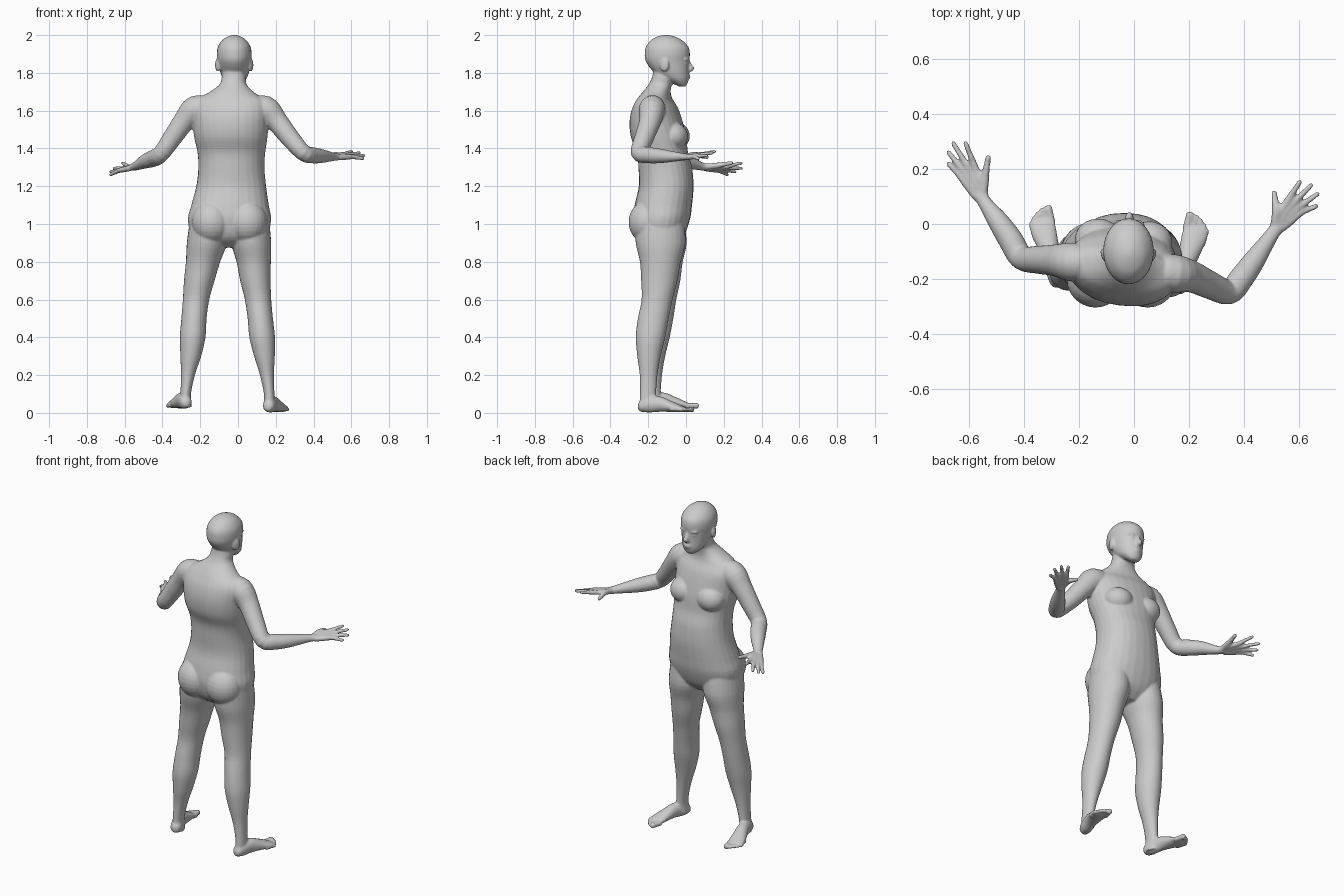
import bpy, bmesh, math
from mathutils import Vector, Matrix

bm = bmesh.new()
N = 28


def catmull(a, b, c, d, t):
    return [0.5 * (2 * q + (r - p) * t + (2 * p - 5 * q + 4 * r - s) * t * t
                   + (3 * q - p - 3 * r + s) * t ** 3) for p, q, r, s in zip(a, b, c, d)]


def loft(secs, flat=False, power=2.0, steps=4):
    """Skin smooth rings through (x, y, z, half_width, half_height[, yaw]) sections."""
    secs = [list(s) + [0.0] * (6 - len(s)) for s in secs]
    k = len(secs) - 1
    pts = []
    for i in range(k):
        for j in range(steps):
            pts.append(catmull(secs[max(i - 1, 0)], secs[i], secs[i + 1],
                               secs[min(i + 2, k)], j / steps))
    pts.append(secs[-1])
    rings = []
    for i, p in enumerate(pts):
        if flat:
            u = Vector((math.cos(p[5]), math.sin(p[5]), 0))
            v = Vector((-u.y, u.x, 0))
        else:
            t = Vector(pts[min(i + 1, len(pts) - 1)][:3]) - Vector(pts[max(i - 1, 0)][:3])
            u = t.cross(Vector((0, 0, 1))).normalized()
            v = u.cross(t).normalized()
        ring = []
        for a in range(N):
            c, s = math.cos(a * math.tau / N), math.sin(a * math.tau / N)
            c = math.copysign(abs(c) ** (2 / power), c)
            s = math.copysign(abs(s) ** (2 / power), s)
            ring.append(bm.verts.new(Vector(p[:3]) + u * c * max(p[3], .002) + v * s * max(p[4], .002)))
        rings.append(ring)
    for r0, r1 in zip(rings, rings[1:]):
        for a in range(N):
            b = (a + 1) % N
            bm.faces.new((r0[a], r0[b], r1[b], r1[a]))
    bm.faces.new(rings[0][::-1])
    bm.faces.new(rings[-1])


def blob(center, radii, yaw=0.0):
    m = Matrix.Translation(center) @ Matrix.Rotation(yaw, 4, 'Z') @ Matrix.Diagonal((*radii, 1))
    bmesh.ops.create_uvsphere(bm, u_segments=24, v_segments=14, radius=1, matrix=m)


# torso and neck
loft([(-.045, -.13, .875, .07, .06), (-.045, -.135, .93, .19, .12), (-.045, -.13, 1.02, .22, .15),
      (-.042, -.12, 1.10, .205, .152), (-.036, -.105, 1.20, .185, .145),
      (-.035, -.11, 1.30, .175, .142, -.04), (-.035, -.125, 1.38, .18, .135, -.08),
      (-.038, -.145, 1.46, .195, .145, -.12), (-.04, -.158, 1.54, .202, .138, -.15),
      (-.042, -.163, 1.61, .205, .118, -.17), (-.04, -.165, 1.66, .18, .09, -.17),
      (-.033, -.155, 1.70, .115, .073, -.1), (-.026, -.135, 1.74, .071, .062),
      (-.022, -.115, 1.78, .064, .064), (-.02, -.11, 1.84, .055, .06)], flat=True, power=2.2)

# chest and buttocks
blob((-.13, -.055, 1.465), (.085, .075, .075))
blob((.055, -.07, 1.465), (.085, .08, .075))
for x in (-.14, .05):
    blob((x, -.2, 1.01), (.105, .104, .115))

# head
loft([(-.018, -.02, 1.727, .022, .016), (-.018, -.03, 1.742, .042, .037),
      (-.018, -.055, 1.77, .064, .070), (-.018, -.08, 1.81, .078, .096),
      (-.02, -.098, 1.86, .088, .115), (-.02, -.099, 1.90, .092, .120),
      (-.02, -.1, 1.94, .086, .112), (-.02, -.104, 1.975, .062, .08),
      (-.02, -.106, 1.993, .034, .043), (-.02, -.107, 2.001, .008, .01)], flat=True)

# nose, lips, ears, brow and eyes
loft([(-.018, .008, 1.872, .009, .01), (-.018, .014, 1.85, .009, .014),
      (-.017, .022, 1.826, .015, .022), (-.017, .016, 1.81, .016, .018),
      (-.017, .008, 1.803, .008, .008)], flat=True)
blob((-.017, .012, 1.784), (.024, .012, .006))
blob((-.017, .010, 1.773), (.021, .012, .006))
for s in (-1, 1):
    blob((-.02 + s * .088, -.115, 1.842), (.011, .026, .036), s * -.35)
    blob((-.018 + s * .034, .002, 1.872), (.026, .014, .008), s * -.3)
    blob((-.018 + s * .034, -.002, 1.853), (.016, .013, .009), s * -.3)

# legs: shared heights and sizes, separate sideways paths
Z = (1.02, .9, .8, .7, .6, .5, .4, .3, .2, .1, .03)
Y = (-.14, -.13, -.128, -.13, -.138, -.155, -.17, -.178, -.18, -.183, -.185)
RX = (.10, .106, .091, .081, .07, .067, .068, .055, .037, .028, .032)
RY = (.13, .132, .108, .096, .082, .082, .078, .062, .047, .043, .045)
for xs, dy in (((-.155, -.165, -.185, -.205, -.222, -.233, -.24, -.25, -.265, -.277, -.277), .006),
               ((.065, .07, .083, .092, .106, .118, .128, .14, .153, .165, .165), -.018)):
    loft([(x, y + dy * min(1, (1.02 - z) * 2), z, rx, ry)
          for x, y, z, rx, ry in zip(xs, Y, Z, RX, RY)], flat=True)

# feet with toes
for side, heel, ang, dz in ((-1, (-.272, -.222), .25, .02), (1, (.158, -.245), .27, 0)):
    d = Vector((side * math.sin(ang), math.cos(ang), 0))
    out = Vector((d.y, -d.x, 0)) * side
    base = Vector((*heel, dz))
    secs = []
    for t, off, z, w, h in ((-.008, 0, .03, .012, .014), (.006, 0, .032, .028, .028), (.04, 0, .042, .034, .041),
                            (.10, .002, .047, .034, .042), (.16, .004, .036, .041, .031),
                            (.21, .006, .025, .047, .021), (.24, .004, .019, .044, .014),
                            (.25, .004, .018, .036, .009)):
        secs.append((*(base + d * t + out * off + Vector((0, 0, z))), w, h))
    loft(secs)
    for off, tip, r in ((-.03, .292, .016), (-.007, .289, .011), (.012, .279, .0105),
                        (.029, .266, .010), (.043, .25, .010)):
        loft([(*(base + d * (tip + e) + out * off + Vector((0, 0, .018))), r * f, r * f)
              for e, f in ((-.07, .9), (-.03, .9), (-.012, 1), (-.004, .75), (0, .2))])

# arms
loft([(-.15, -.145, 1.60, .06, .07), (-.225, -.138, 1.605, .07, .074), (-.285, -.132, 1.545, .058, .058),
      (-.345, -.13, 1.46, .051, .051), (-.408, -.122, 1.372, .045, .045), (-.447, -.06, 1.348, .045, .045),
      (-.49, .005, 1.332, .039, .038), (-.54, .075, 1.307, .026, .023), (-.56, .11, 1.30, .027, .018)])
loft([(.07, -.17, 1.60, .06, .07), (.145, -.18, 1.605, .07, .074), (.205, -.19, 1.545, .058, .058),
      (.272, -.22, 1.46, .051, .051), (.345, -.248, 1.378, .045, .044), (.388, -.2, 1.365, .045, .043),
      (.435, -.135, 1.36, .04, .038), (.5, -.04, 1.356, .026, .023), (.525, -.005, 1.355, .027, .018)])


# hands: each finger runs from the wrist, over its knuckle, to its tip
def hand(wrist, palm, across, thumb, tips):
    wrist, palm, across, thumb = (Vector(v) for v in (wrist, palm, across, thumb))
    across.normalize()
    for off, tip in zip((.033, .011, -.011, -.032), tips):
        tip, knuckle = Vector(tip), palm + across * off
        start = wrist + across * off * .5
        loft([(*start, .014, .015), (*start.lerp(knuckle, .5), .015, .015), (*knuckle, .0135, .013),
              (*knuckle.lerp(tip, .5), .0105, .0105), (*knuckle.lerp(tip, .9), .009, .009),
              (*tip, .003, .003)])
    root = wrist.lerp(palm, .45) + across * .04
    loft([(*(wrist + across * .01), .016, .016), (*root, .017, .016), (*root.lerp(thumb, .55), .012, .012),
          (*root.lerp(thumb, .9), .010, .010), (*thumb, .003, .003)])


hand((-.556, .10, 1.30), (-.605, .19, 1.292), (.86, .42, .3), (-.528, .252, 1.325),
     ((-.615, .302, 1.325), (-.662, .302, 1.295), (-.68, .268, 1.275), (-.68, .225, 1.258)))
hand((.52, -.01, 1.355), (.582, .062, 1.362), (-.76, .62, .2), (.508, .122, 1.352),
     ((.607, .16, 1.386), (.65, .148, 1.378), (.675, .115, 1.362), (.67, .068, 1.345)))

# fuse all parts into one smooth skin
bmesh.ops.recalc_face_normals(bm, faces=bm.faces)
mesh = bpy.data.meshes.new("human_figure")
bm.to_mesh(mesh)
bm.free()
body = bpy.data.objects.new("human_figure", mesh)
bpy.context.collection.objects.link(body)
remesh = body.modifiers.new("fuse", 'REMESH')
remesh.mode = 'VOXEL'
remesh.voxel_size = .006
remesh.use_smooth_shade = True
smooth = body.modifiers.new("soften", 'SMOOTH')
smooth.factor = .5
smooth.iterations = 4
